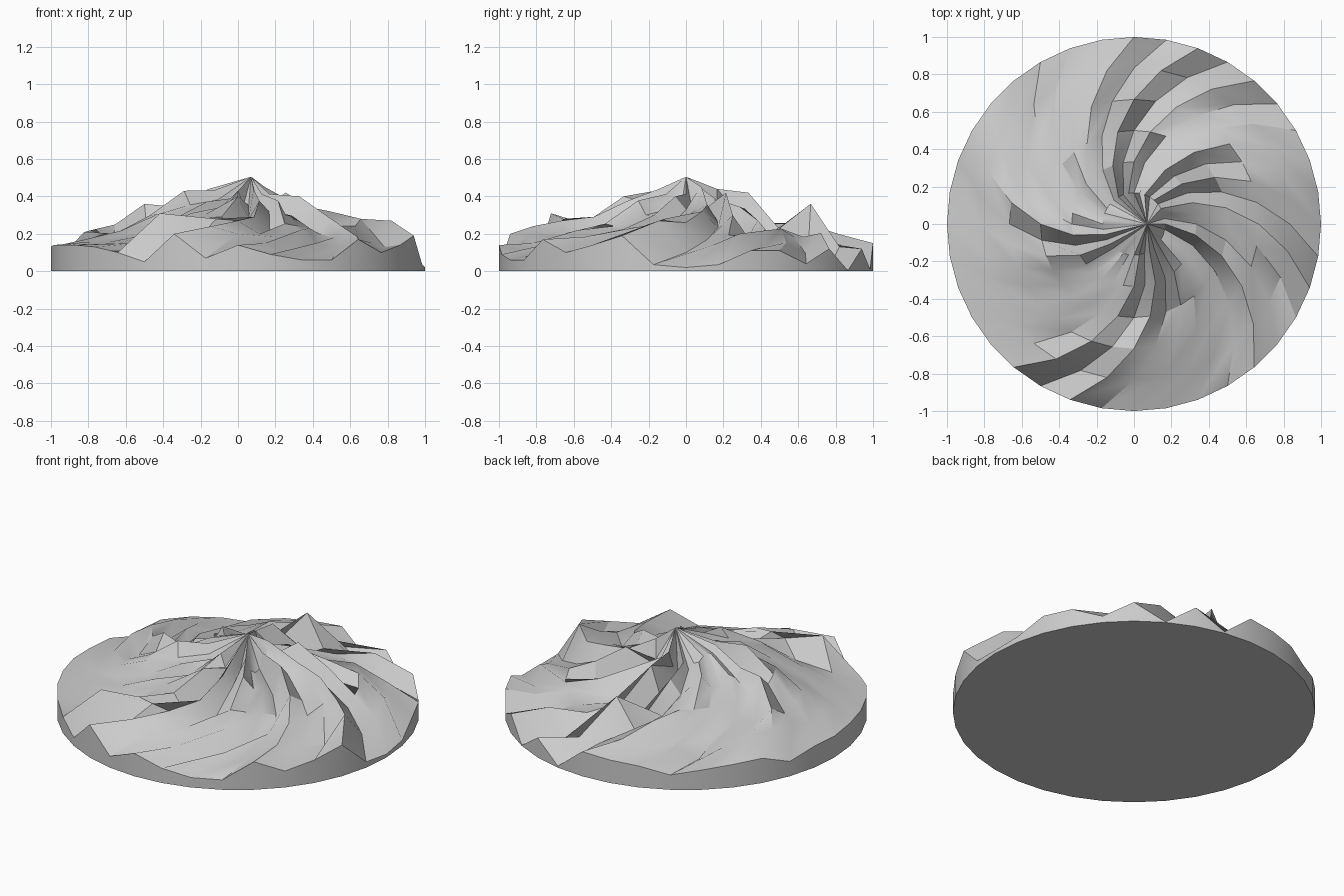
import bpy
import bmesh
import math
import random

cube = bpy.data.objects.get("Cube")
if cube:
    bpy.data.objects.remove(cube, do_unlink=True)

random.seed(7)
SEGMENTS = 36
RINGS = 6

# Height of the cut rim, every ten degrees from +x
RIM = [.02, .035, .11, .11, .04, .12, 0, .12, .01, .15, .14, .13,
       .09, .12, .14, .15, .09, .13, .13, .14, .14, .14, .13, .1,
       .05, .2, .07, .14, .09, .06, .06, .17, .1, .14, .19, .035]

# Mean slope of the mountain, from inner ring to outer ring
SLOPE = [.38, .31, .25, .21, .16]
CEILING = [.44, .41, .32, .26, .22]

# Notable summits and hollows of each ring: step round the ring -> height
FEATURES = [
    {3: .45, 9: .44, 18: .41},
    {0: .33, 4: .42, 9: .42, 21: .43, 27: .40, 35: .40},
    {3: .30, 18: .36, 24: .31, 29: .19, 34: .30},
    {9: .36, 17: .25, 25: .28, 26: .28, 27: .27, 28: .2, 29: .18,
     30: .22, 31: .13, 32: .18, 35: .28},
    {0: .1, 1: .14, 2: .2, 17: .21, 21: .15, 22: .15, 23: .15, 24: .31,
     26: .24, 27: .2, 28: .15, 29: .09, 30: .15, 31: .12, 33: .15,
     34: .13, 35: .27},
]


def height(ring, step):
    """Ridges spiral inward by one step on each ring."""
    if ring == RINGS:
        return max(RIM[step], .004)
    spiral = (step - (RINGS - ring)) % SEGMENTS
    z = SLOPE[ring - 1] + .7 * (RIM[spiral] - .1) + random.uniform(-.045, .045)
    return FEATURES[ring - 1].get(step, min(z, CEILING[ring - 1]))


def circle_point(ring, step):
    angle = math.tau * step / SEGMENTS
    return ring / RINGS * math.cos(angle), ring / RINGS * math.sin(angle)


# Terrain vertices
bm = bmesh.new()
summit = bm.verts.new((.07, 0, .505))
rings = []
for ring in range(1, RINGS + 1):
    rings.append([bm.verts.new((*circle_point(ring, s), height(ring, s)))
                  for s in range(SEGMENTS)])
base = [bm.verts.new((*circle_point(RINGS, s), 0)) for s in range(SEGMENTS)]

# Summit fan, swirling slopes and side wall
for s in range(SEGMENTS):
    n = (s + 1) % SEGMENTS
    m = (s + 2) % SEGMENTS
    bm.faces.new((rings[0][s], rings[0][n], summit))
    for inner, outer in zip(rings, rings[1:]):
        bm.faces.new((outer[s], outer[n], inner[m], inner[n]))
    bm.faces.new((base[s], base[n], rings[-1][n], rings[-1][s]))
bm.faces.new(base[::-1])

mesh = bpy.data.meshes.new("mountain")
bm.to_mesh(mesh)
bm.free()
mountain = bpy.data.objects.new("mountain", mesh)
bpy.context.collection.objects.link(mountain)

# Plain grey rock
rock = bpy.data.materials.new("grey_rock")
rock.use_nodes = True
color = (.6, .6, .6, 1)
rock.diffuse_color = color
rock.node_tree.nodes["Principled BSDF"].inputs["Base Color"].default_value = color
mesh.materials.append(rock)

# Smooth shading with crisp ridges
bpy.context.view_layer.objects.active = mountain
mountain.select_set(True)
bpy.ops.object.shade_smooth_by_angle(angle=math.radians(30))
